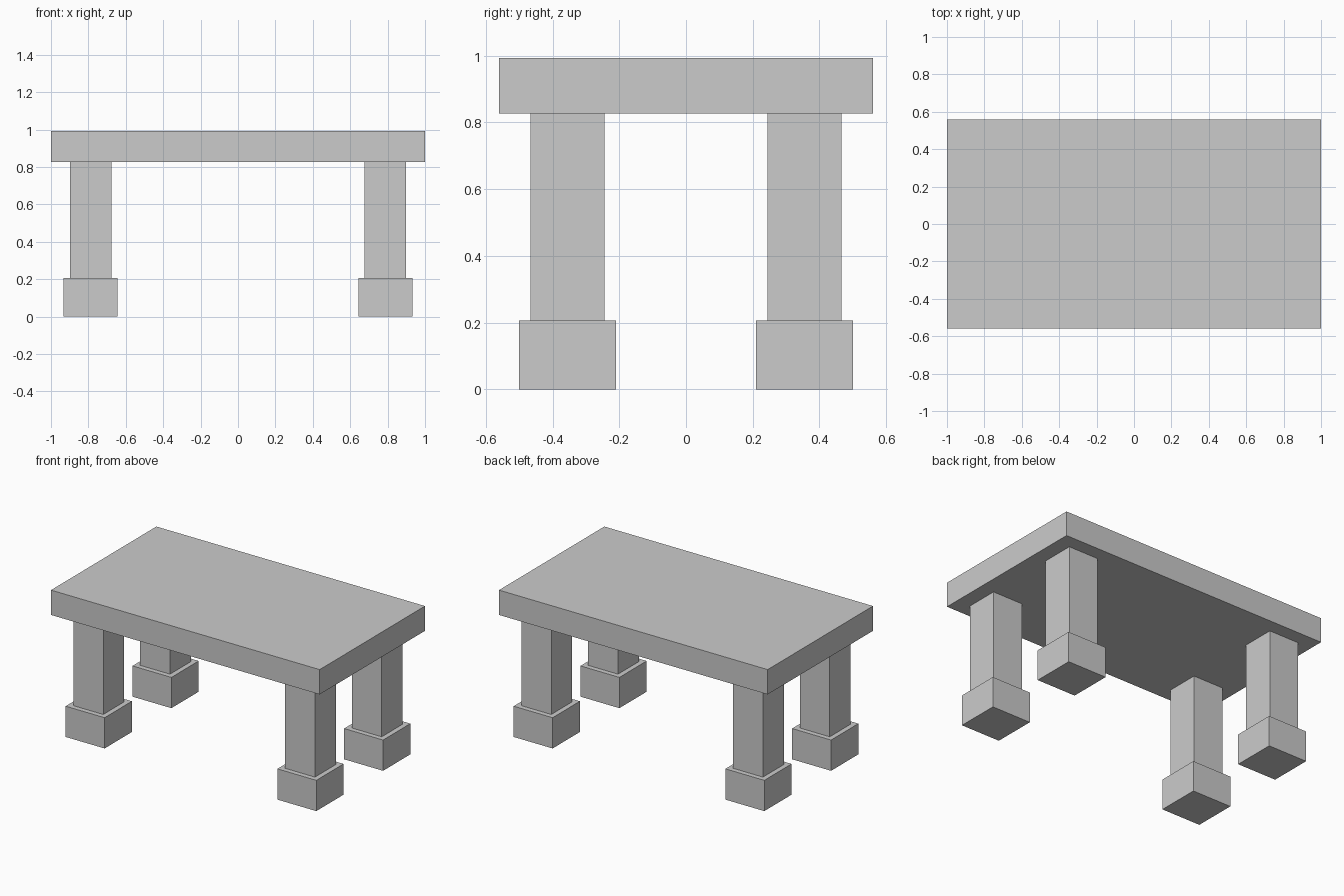
import bpy

# Remove the default cube only
cube = bpy.data.objects.get("Cube")
if cube:
    bpy.data.objects.remove(cube, do_unlink=True)

# Single stone grey
grey = bpy.data.materials.new("stone_grey")
grey.use_nodes = True
colour = (0.6, 0.6, 0.6, 1)
grey.diffuse_color = colour
grey.node_tree.nodes["Principled BSDF"].inputs["Base Color"].default_value = colour


def box(name, x, y, bottom, top, width, depth):
    """Flat-shaded block standing between two heights."""
    bpy.ops.mesh.primitive_cube_add(size=1, location=(x, y, (bottom + top) / 2))
    ob = bpy.context.object
    ob.name = name
    ob.scale = (width, depth, top - bottom)
    bpy.ops.object.transform_apply(location=False, rotation=False, scale=True)
    ob.data.materials.append(grey)
    return ob


FOOT_TOP, SLAB_BOTTOM, SLAB_TOP = 0.207, 0.826, 0.993
LEG_X, LEG_Y = 0.788, 0.355

# Table slab
box("table_top", 0, 0, SLAB_BOTTOM, SLAB_TOP, 2, 1.12)

# Four square legs, each on a wider foot block
for side, sx in (("left", 1), ("right", -1)):
    for end, sy in (("front", -1), ("back", 1)):
        x, y = sx * LEG_X, sy * LEG_Y
        box(f"{end}_{side}_foot", x, y, 0, FOOT_TOP, 0.29, 0.29)
        box(f"{end}_{side}_leg", x, y, FOOT_TOP, SLAB_BOTTOM, 0.223, 0.223)
